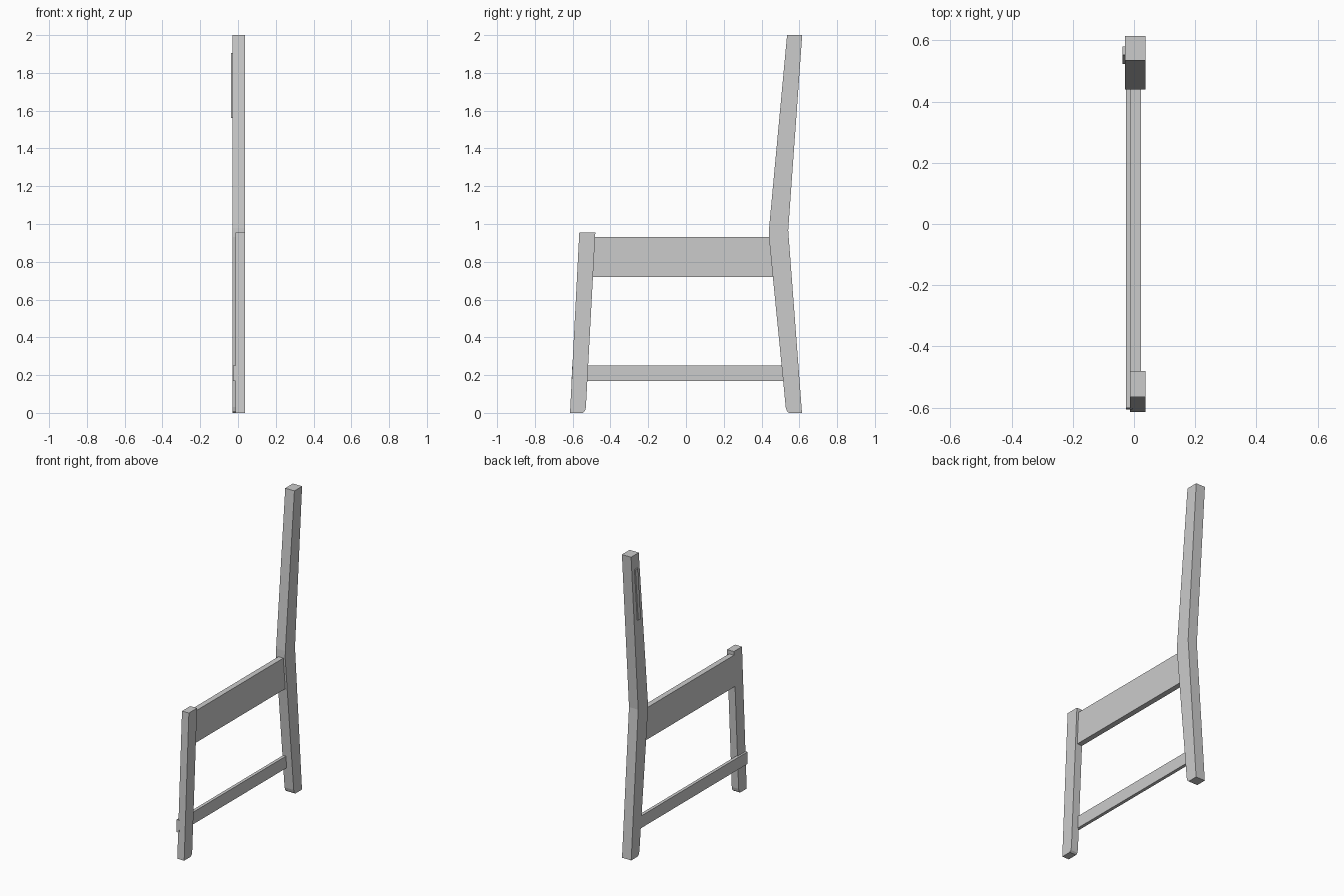
import bpy
import bmesh

if "Cube" in bpy.data.objects:
    bpy.data.objects.remove(bpy.data.objects["Cube"])


def extrude_profile(name, profile, x0, x1):
    """Extrude a side (y, z) outline from x0 to x1."""
    bm = bmesh.new()
    face = bm.faces.new([bm.verts.new((x0, y, z)) for y, z in profile])
    res = bmesh.ops.extrude_face_region(bm, geom=[face])
    moved = [g for g in res["geom"] if isinstance(g, bmesh.types.BMVert)]
    bmesh.ops.translate(bm, verts=moved, vec=(x1 - x0, 0, 0))
    bmesh.ops.recalc_face_normals(bm, faces=bm.faces)
    mesh = bpy.data.meshes.new(name)
    bm.to_mesh(mesh)
    bm.free()
    obj = bpy.data.objects.new(name, mesh)
    bpy.context.collection.objects.link(obj)
    return obj


LEG_R = 0.037      # outer face shared by both legs
INNER = -0.013     # inner face shared by front leg and seat rail

# Bent back leg with a softened heel
extrude_profile("back_leg", [
    (0.545, 0), (0.614, 0), (0.541, 0.966), (0.615, 2.0), (0.535, 2.0),
    (0.440, 0.98), (0.439, 0.93), (0.528, 0.03), (0.534, 0.01)],
    -0.030, LEG_R)

# Raked front leg
extrude_profile("front_leg", [
    (-0.614, 0), (-0.546, 0), (-0.535, 0.01), (-0.530, 0.03),
    (-0.480, 0.955), (-0.565, 0.955)],
    INNER, LEG_R)

# Deep seat rail, its front end cut to the rake of the leg
extrude_profile("seat_rail", [
    (-0.4927, 0.72), (0.48, 0.72), (0.465, 0.93), (-0.4814, 0.93)],
    INNER, 0.023)

# Thin lower stretcher, lapped past the front leg
extrude_profile("stretcher", [
    (-0.606, 0.17), (0.55, 0.17), (0.55, 0.25), (-0.602, 0.25)],
    -0.026, -0.005)

# Shallow tenon on the inner side of the backrest post
extrude_profile("backrest_tenon", [
    (0.523, 1.56), (0.551, 1.56), (0.580, 1.905), (0.553, 1.905)],
    -0.037, -0.025)
